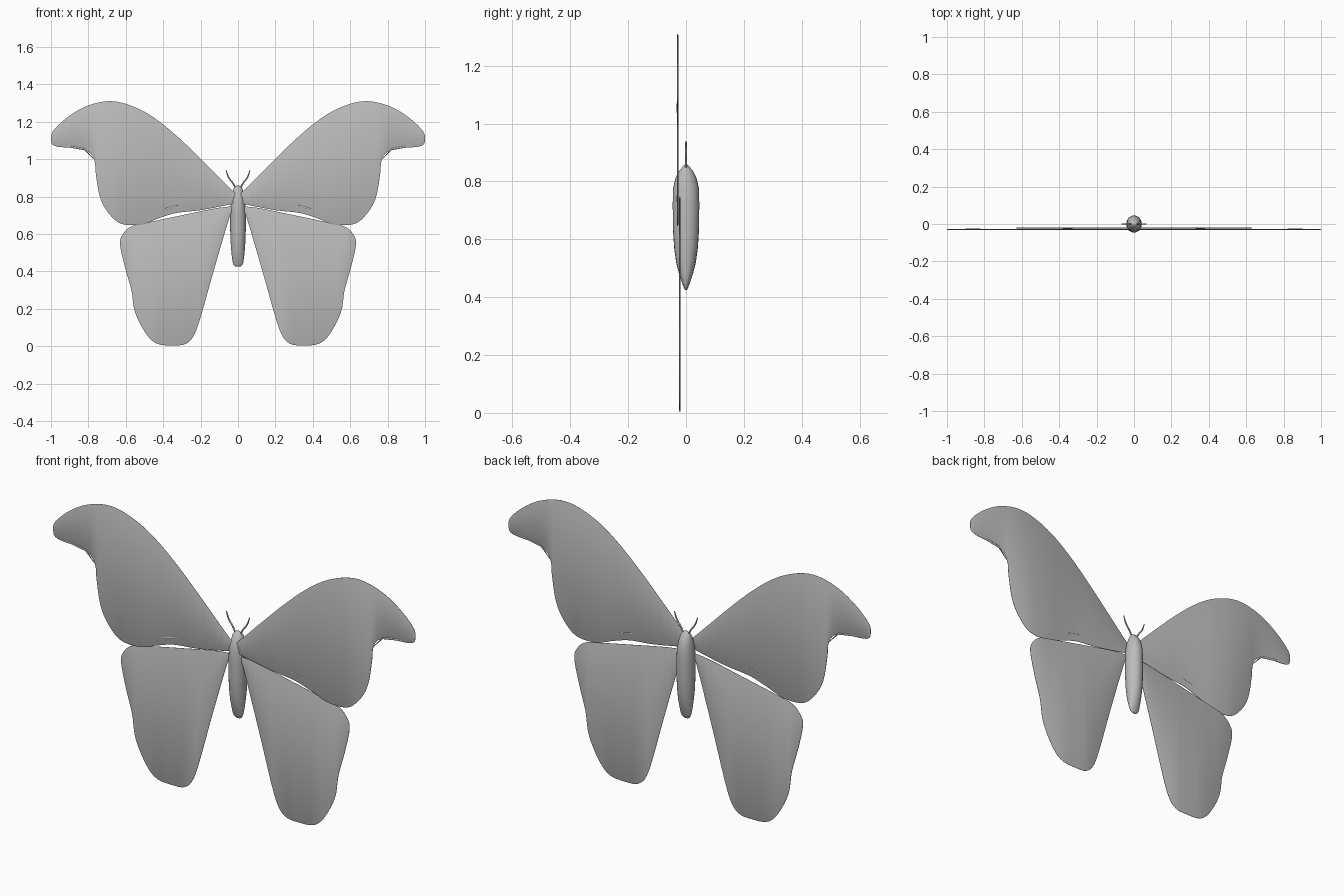
import bpy, bmesh, math
from mathutils import Vector

if "Cube" in bpy.data.objects:
    bpy.data.objects.remove(bpy.data.objects["Cube"])

grey = bpy.data.materials.new("soft grey")
grey.diffuse_color = (0.5, 0.5, 0.5, 1)
grey.use_nodes = True
grey.node_tree.nodes["Principled BSDF"].inputs["Base Color"].default_value = grey.diffuse_color


def finish(name, bm, angle=40):
    """Turn a bmesh into a smooth-shaded grey object."""
    bmesh.ops.recalc_face_normals(bm, faces=bm.faces)
    mesh = bpy.data.meshes.new(name)
    bm.to_mesh(mesh)
    bm.free()
    mesh.materials.append(grey)
    obj = bpy.data.objects.new(name, mesh)
    bpy.context.collection.objects.link(obj)
    bpy.ops.object.select_all(action='DESELECT')
    obj.select_set(True)
    bpy.context.view_layer.objects.active = obj
    bpy.ops.object.shade_smooth_by_angle(angle=math.radians(angle))
    return obj


def smooth_loop(pts, steps=5):
    """Closed Catmull-Rom curve through the outline points."""
    out, n = [], len(pts)
    for i in range(n):
        a, b, c, d = (Vector(pts[(i + k) % n]) for k in (-1, 0, 1, 2))
        for s in range(steps):
            t = s / steps
            out.append(0.5 * (2 * b + (c - a) * t + (2 * a - 5 * b + 4 * c - d) * t * t
                              + (3 * b - a - 3 * c + d) * t ** 3))
    return out


def wing(name, pts, y, side, half=0.0025, rim=0.004):
    """Thin plate with a softly rounded rim."""
    loop = smooth_loop(pts)
    n = len(loop)
    area = sum(loop[i].x * loop[(i + 1) % n].y - loop[(i + 1) % n].x * loop[i].y
               for i in range(n))
    inner = []
    for i, p in enumerate(loop):
        t = (loop[(i + 1) % n] - loop[i - 1]).normalized()
        inner.append(p + Vector((-t.y, t.x)) * math.copysign(rim, area))
    bm = bmesh.new()
    rings = [[bm.verts.new((side * p.x, y + dy, p.y)) for p in ring]
             for ring, dy in ((inner, -half), (loop, -half * 0.3),
                              (loop, half * 0.3), (inner, half))]
    for r0, r1 in zip(rings, rings[1:]):
        for i in range(n):
            j = (i + 1) % n
            bm.faces.new((r0[i], r0[j], r1[j], r1[i]))
    caps = [bm.faces.new(rings[0]), bm.faces.new(rings[-1][::-1])]
    bmesh.ops.triangulate(bm, faces=caps)
    finish(name, bm)


def ridge(name, pts, y, side, r=0.004):
    """Low tapered crease raised from the wing surface."""
    bm = bmesh.new()
    rings = []
    for i, (x, z) in enumerate(pts):
        s = r * (0.3 + 0.7 * math.sin(math.pi * i / (len(pts) - 1)))
        rings.append([bm.verts.new((side * x, y + s * math.cos(a), z + 1.5 * s * math.sin(a)))
                      for a in (k * math.pi / 4 for k in range(8))])
    for r0, r1 in zip(rings, rings[1:]):
        for k in range(8):
            bm.faces.new((r0[k], r0[(k + 1) % 8], r1[(k + 1) % 8], r1[k]))
    bm.faces.new(rings[0])
    bm.faces.new(rings[-1])
    finish(name, bm, 60)


fore = [(0.01, 0.81), (0.04, 0.84), (0.28, 1.08), (0.44, 1.215), (0.57, 1.285), (0.69, 1.31),
        (0.81, 1.283), (0.91, 1.225), (0.985, 1.155), (1.0, 1.11), (0.98, 1.07),
        (0.866, 1.058), (0.797, 1.037), (0.767, 0.99), (0.76, 0.92), (0.738, 0.797),
        (0.695, 0.715), (0.626, 0.655), (0.52, 0.65), (0.42, 0.685), (0.33, 0.712),
        (0.2, 0.727), (0.04, 0.758), (0.01, 0.77)]
hind = [(0.02, 0.74), (0.045, 0.69), (0.128, 0.41), (0.2, 0.155), (0.237, 0.055),
        (0.28, 0.012), (0.34, 0.004), (0.43, 0.012), (0.49, 0.064), (0.55, 0.18),
        (0.57, 0.3), (0.604, 0.42), (0.631, 0.545), (0.615, 0.6), (0.57, 0.64),
        (0.48, 0.662), (0.3, 0.7), (0.1, 0.74)]

for side, tag in ((-1, "left"), (1, "right")):
    wing(tag + "_forewing", fore, -0.029, side)
    wing(tag + "_hindwing", hind, -0.021, side)
    # creases near the rear edge and under the wing tip
    ridge(tag + "_rear_crease", [(0.28, 0.748), (0.33, 0.748), (0.38, 0.735), (0.44, 0.715)],
          -0.029, side)
    ridge(tag + "_tip_crease", [(0.97, 1.075), (0.9, 1.067), (0.82, 1.053), (0.772, 1.0)],
          -0.029, side)

    # antenna
    cu = bpy.data.curves.new(tag + "_antenna", 'CURVE')
    cu.dimensions = '3D'
    cu.bevel_depth = 0.004
    cu.bevel_resolution = 2
    cu.use_fill_caps = True
    sp = cu.splines.new('BEZIER')
    path = [(0.012, 0.84), (0.028, 0.872), (0.05, 0.902), (0.064, 0.94)]
    sp.bezier_points.add(len(path) - 1)
    for bp, (x, z) in zip(sp.bezier_points, path):
        bp.co = (side * x, 0, z)
        bp.handle_left_type = bp.handle_right_type = 'AUTO'
    sp.bezier_points[-1].radius = 0.6
    cu.materials.append(grey)
    bpy.context.collection.objects.link(bpy.data.objects.new(tag + "_antenna", cu))

# body: stacked ovals given as (z, half width, half depth)
sections = [(0.425, 0.012, 0.003), (0.432, 0.022, 0.007), (0.45, 0.029, 0.014),
            (0.48, 0.033, 0.024), (0.52, 0.037, 0.034), (0.57, 0.04, 0.041),
            (0.63, 0.042, 0.045), (0.72, 0.042, 0.046), (0.775, 0.039, 0.045),
            (0.81, 0.033, 0.037), (0.835, 0.027, 0.025), (0.85, 0.019, 0.013),
            (0.858, 0.008, 0.005)]
bm = bmesh.new()
N = 20
rings = [[bm.verts.new((w * math.cos(k * math.tau / N), d * math.sin(k * math.tau / N), z))
          for k in range(N)] for z, w, d in sections]
for r0, r1 in zip(rings, rings[1:]):
    for k in range(N):
        bm.faces.new((r0[k], r0[(k + 1) % N], r1[(k + 1) % N], r1[k]))
bm.faces.new(rings[0])
bm.faces.new(rings[-1])
finish("body", bm, 70)
